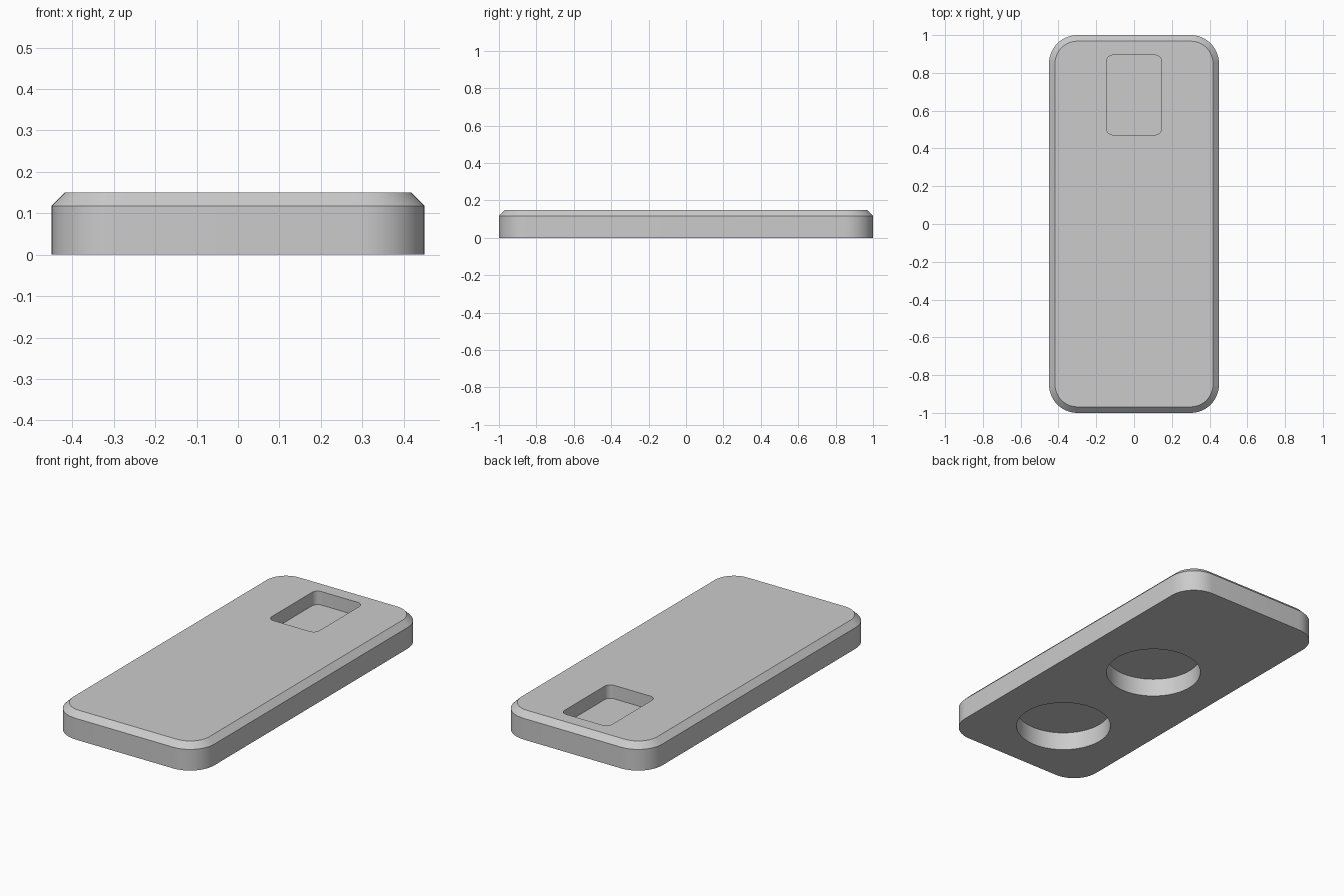
import bpy, bmesh, math

cube = bpy.data.objects.get("Cube")
if cube:
    bpy.data.objects.remove(cube, do_unlink=True)

grey = bpy.data.materials.new("plain grey")
grey.use_nodes = True
grey.diffuse_color = (0.6, 0.6, 0.6, 1)
grey.node_tree.nodes["Principled BSDF"].inputs["Base Color"].default_value = (0.6, 0.6, 0.6, 1)

bm = bmesh.new()


def ring(points, z):
    """Closed loop of vertices at one height."""
    verts = [bm.verts.new((x, y, z)) for x, y in points]
    for a, b in zip(verts, verts[1:] + verts[:1]):
        bm.edges.new((a, b))
    return verts


def wall(lower, upper):
    """Quads between two matching loops."""
    n = len(lower)
    for i in range(n):
        j = (i + 1) % n
        bm.faces.new((lower[i], lower[j], upper[j], upper[i]))


def flat_fill(rings, up):
    """Flat face bounded by the first loop, with the others as holes."""
    edges = [bm.edges.get((a, b)) for r in rings for a, b in zip(r, r[1:] + r[:1])]
    bmesh.ops.triangle_fill(bm, edges=edges, use_beauty=True, normal=(0, 0, up))


def rounded_rect(hx, hy, r, cy=0.0, steps=12):
    points = []
    for k, (sx, sy) in enumerate(((1, 1), (-1, 1), (-1, -1), (1, -1))):
        for i in range(steps + 1):
            a = math.pi / 2 * (k + i / steps)
            points.append((sx * (hx - r) + r * math.cos(a),
                           cy + sy * (hy - r) + r * math.sin(a)))
    return points


def circle(r, cy, n=64):
    return [(r * math.cos(math.tau * i / n), cy + r * math.sin(math.tau * i / n))
            for i in range(n)]


# Slab with a chamfered top rim
height, chamfer = 0.15, 0.032
base = ring(rounded_rect(0.45, 1.0, 0.15), 0)
shoulder = ring(rounded_rect(0.45, 1.0, 0.15), height - chamfer)
top = ring(rounded_rect(0.45 - chamfer, 1.0 - chamfer, 0.15 - chamfer), height)
wall(base, shoulder)
wall(shoulder, top)

# Rounded square pocket in the top
pocket = rounded_rect(0.146, 0.211, 0.035, cy=0.683, steps=8)
pocket_rim, pocket_floor = ring(pocket, height), ring(pocket, height - 0.075)
wall(pocket_floor, pocket_rim)
flat_fill([pocket_floor], 1)
flat_fill([top, pocket_rim], 1)

# Two round recesses in the underside
recess_rims = []
for cy in (-0.58, 0.16):
    rim, ceiling = ring(circle(0.248, cy), 0), ring(circle(0.248, cy), 0.102)
    wall(rim, ceiling)
    flat_fill([ceiling], -1)
    recess_rims.append(rim)
flat_fill([base] + recess_rims, -1)

bmesh.ops.recalc_face_normals(bm, faces=bm.faces)
mesh = bpy.data.meshes.new("case_body")
bm.to_mesh(mesh)
bm.free()
mesh.materials.append(grey)
body = bpy.data.objects.new("case_body", mesh)
bpy.context.collection.objects.link(body)

# Smooth the rounded walls, keep the creases sharp
bpy.ops.object.select_all(action='DESELECT')
body.select_set(True)
bpy.context.view_layer.objects.active = body
bpy.ops.object.shade_smooth_by_angle(angle=math.radians(30))
